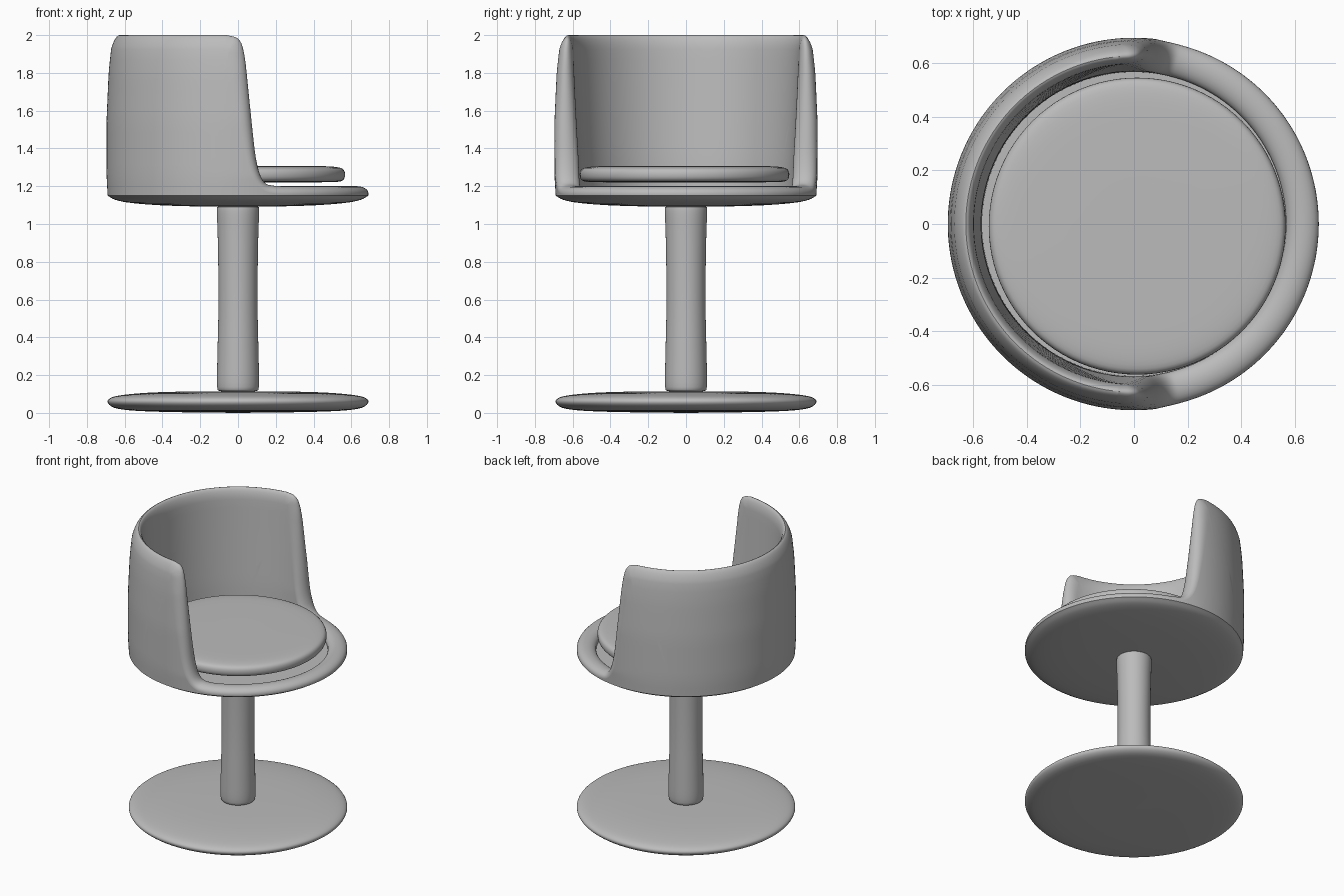
import bpy, bmesh, math
from mathutils import Vector

if "Cube" in bpy.data.objects:
    bpy.data.objects.remove(bpy.data.objects["Cube"])

grey = bpy.data.materials.new("plain grey")
grey.use_nodes = True
COLOUR = (0.5, 0.5, 0.5, 1)
grey.diffuse_color = COLOUR
grey.node_tree.nodes["Principled BSDF"].inputs["Base Color"].default_value = COLOUR


def chaikin(points, rounds=2):
    """Round a polyline by corner cutting, keeping both ends."""
    pts = [Vector(p) for p in points]
    for _ in range(rounds):
        new = [pts[0]]
        for a, b in zip(pts, pts[1:]):
            new += [a.lerp(b, 0.25), a.lerp(b, 0.75)]
        pts = new + [pts[-1]]
    return pts


def sample(table, z):
    """Linear lookup of radius by height."""
    for (z0, r0), (z1, r1) in zip(table, table[1:]):
        if z <= z1:
            t = max(0, (z - z0) / (z1 - z0))
            return r0 + (r1 - r0) * t
    return table[-1][1]


def finish(name, bm, location=(0, 0, 0)):
    bmesh.ops.remove_doubles(bm, verts=bm.verts, dist=0.0002)
    bmesh.ops.recalc_face_normals(bm, faces=bm.faces)
    mesh = bpy.data.meshes.new(name)
    bm.to_mesh(mesh)
    bm.free()
    mesh.materials.append(grey)
    obj = bpy.data.objects.new(name, mesh)
    bpy.context.collection.objects.link(obj)
    obj.location = location
    bpy.ops.object.select_all(action="DESELECT")
    obj.select_set(True)
    bpy.context.view_layer.objects.active = obj
    bpy.ops.object.shade_smooth_by_angle(angle=math.radians(40))
    return obj


def lathe(name, profile, location=(0, 0, 0), steps=96):
    bm = bmesh.new()
    vs = [bm.verts.new((p.x, 0, p.y)) for p in chaikin(profile)]
    es = [bm.edges.new(pair) for pair in zip(vs, vs[1:])]
    bmesh.ops.spin(bm, geom=vs + es, cent=(0, 0, 0), axis=(0, 0, 1),
                   angle=math.tau, steps=steps)
    return finish(name, bm, location)


# Floor base, column and loose cushion
lathe("floor_base", [(0, 0), (0.45, 0.005), (0.64, 0.018), (0.69, 0.045),
                     (0.69, 0.075), (0.63, 0.095), (0.42, 0.112), (0, 0.115)])
lathe("column", [(0, 0.112), (0.1, 0.112), (0.113, 0.13), (0.109, 0.3), (0.102, 0.6),
                 (0.107, 0.95), (0.113, 1.07), (0.108, 1.1), (0, 1.1)], steps=48)
lathe("cushion", [(0, 1.22), (0.5, 1.22), (0.553, 1.23), (0.556, 1.285),
                  (0.52, 1.303), (0.4, 1.308), (0, 1.308)], (0.012, -0.008, 0))

# Shell: a round pan whose rim rises into a half-round back on the -x side
OUTER = [(1.15, 0.69), (1.25, 0.696), (1.55, 0.696), (1.8, 0.685), (1.92, 0.673), (2, 0.655)]
INNER = [(1.15, 0.568), (1.35, 0.571), (1.7, 0.588), (2, 0.602)]
MID, BASE_Z = 0.63, 1.15

# Rim outline unrolled as (arc length, height), front centre to back centre
edge = [(0.3, 1.2), (0.19, 1.2), (0.13, 1.215), (0.095, 1.32), (0.075, 1.5),
        (0.05, 1.75), (0.035, 1.9), (0.01, 1.985), (-0.06, 2.0)]
edge = chaikin([(MID * math.acos(x / MID), z) for x, z in edge], 3)
front = [Vector((edge[0].x * i / 24, 1.2)) for i in range(24)]
end = MID * math.pi
back = [Vector((edge[-1].x + (end - edge[-1].x) * i / 36, 2.0)) for i in range(1, 37)]
rim = front + edge + back

# Feet of the columns of faces spread out below the steep edges
foot_start, foot_end = edge[0].x, edge[-1].x + 0.3
feet = [p.x for p in front]
feet += [foot_start + (foot_end - foot_start) * i / (len(edge) - 1) for i in range(len(edge))]
feet += [foot_end + (end - foot_end) * i / 36 for i in range(1, 37)]

PAN = chaikin([(0, 1.09), (0.35, 1.095), (0.55, 1.108), (0.65, 1.125), (0.69, BASE_Z)])
CREST, ROWS = 12, 14


def section(i):
    """Points (arc, radius, height) from under the pan, over the rim, to the floor."""
    p, foot = rim[i], feet[i]
    tangent = (rim[min(i + 1, len(rim) - 1)] - rim[max(i - 1, 0)]).normalized()
    inward = Vector((tangent.y, -tangent.x))
    depth = 0.04 + 0.035 * (p.y - 1.2) / 0.8
    crest = []
    for k in range(CREST + 1):
        a = math.pi * k / CREST
        q = p + inward * depth * (1 - math.sin(a))
        ro, ri = sample(OUTER, q.y), sample(INNER, q.y)
        crest.append((q.x, (ro + ri) / 2 + (ro - ri) / 2 * math.cos(a), q.y))
    pts = [(foot, v.x, v.y) for v in PAN]
    for k in range(1, ROWS):
        t = k / ROWS
        z = BASE_Z + (crest[0][2] - BASE_Z) * t
        pts.append((foot + (crest[0][0] - foot) * t, sample(OUTER, z), z))
    pts += crest
    for k in range(1, ROWS + 1):
        t = k / ROWS
        z = crest[-1][2] + (BASE_Z - crest[-1][2]) * t
        pts.append((crest[-1][0] + (foot - crest[-1][0]) * t, sample(INNER, z), z))
    return pts + [(foot, 0, BASE_Z)]


bm = bmesh.new()
sections = [section(i) for i in range(len(rim))]
for side in (1, -1):
    grid = [[bm.verts.new((r * math.cos(s / MID), side * r * math.sin(s / MID), z))
             for s, r, z in sec] for sec in sections]
    for a, b in zip(grid, grid[1:]):
        for k in range(len(a) - 1):
            bm.faces.new((a[k], a[k + 1], b[k + 1], b[k]))
finish("seat_shell", bm)
